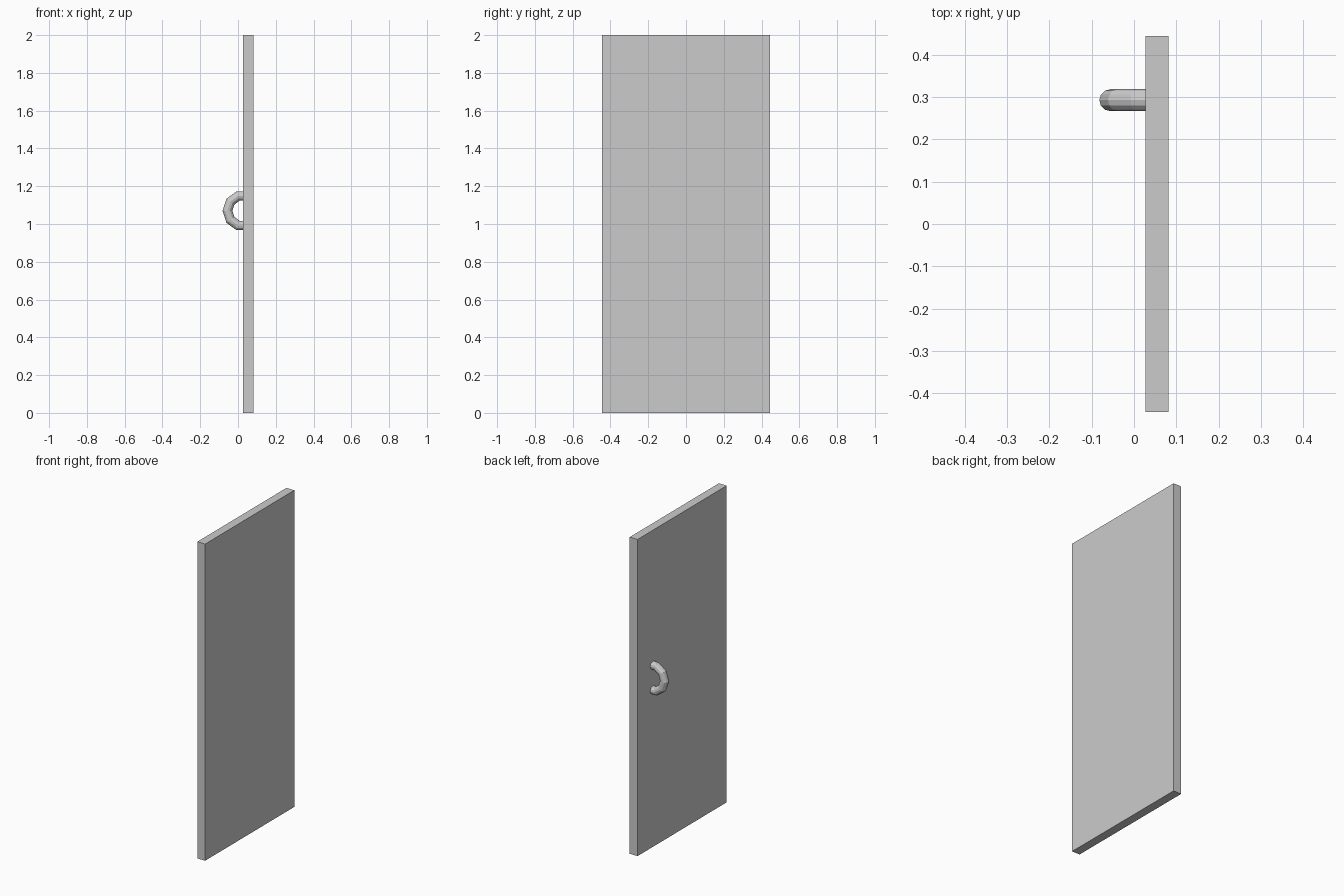
import bpy, bmesh, math

if "Cube" in bpy.data.objects:
    bpy.data.objects.remove(bpy.data.objects["Cube"])

FACE_X = 0.027   # handle side of the door panel
BACK_X = 0.082

# Door panel
bpy.ops.mesh.primitive_cube_add(size=1, location=((FACE_X + BACK_X) / 2, 0, 1))
panel = bpy.context.object
panel.name = "door_panel"
panel.scale = (BACK_X - FACE_X, 0.89, 2.0)
bpy.ops.object.transform_apply(location=True, rotation=False, scale=True)

# Pull handle: low-poly ring, cut in half at the door face
bpy.ops.mesh.primitive_torus_add(
    major_segments=10, minor_segments=12,
    major_radius=0.082, minor_radius=0.026,
    location=(FACE_X - 0.001, 0.293, 1.07), rotation=(math.pi / 2, 0, 0))
handle = bpy.context.object
handle.name = "pull_handle"
bpy.ops.object.transform_apply(location=True, rotation=True, scale=True)

bm = bmesh.new()
bm.from_mesh(handle.data)
bmesh.ops.bisect_plane(
    bm, geom=bm.verts[:] + bm.edges[:] + bm.faces[:],
    plane_co=(FACE_X + 0.0005, 0, 0), plane_no=(1, 0, 0), clear_outer=True)
bm.to_mesh(handle.data)
bm.free()
handle.data.polygons.foreach_set("use_smooth", [False] * len(handle.data.polygons))
